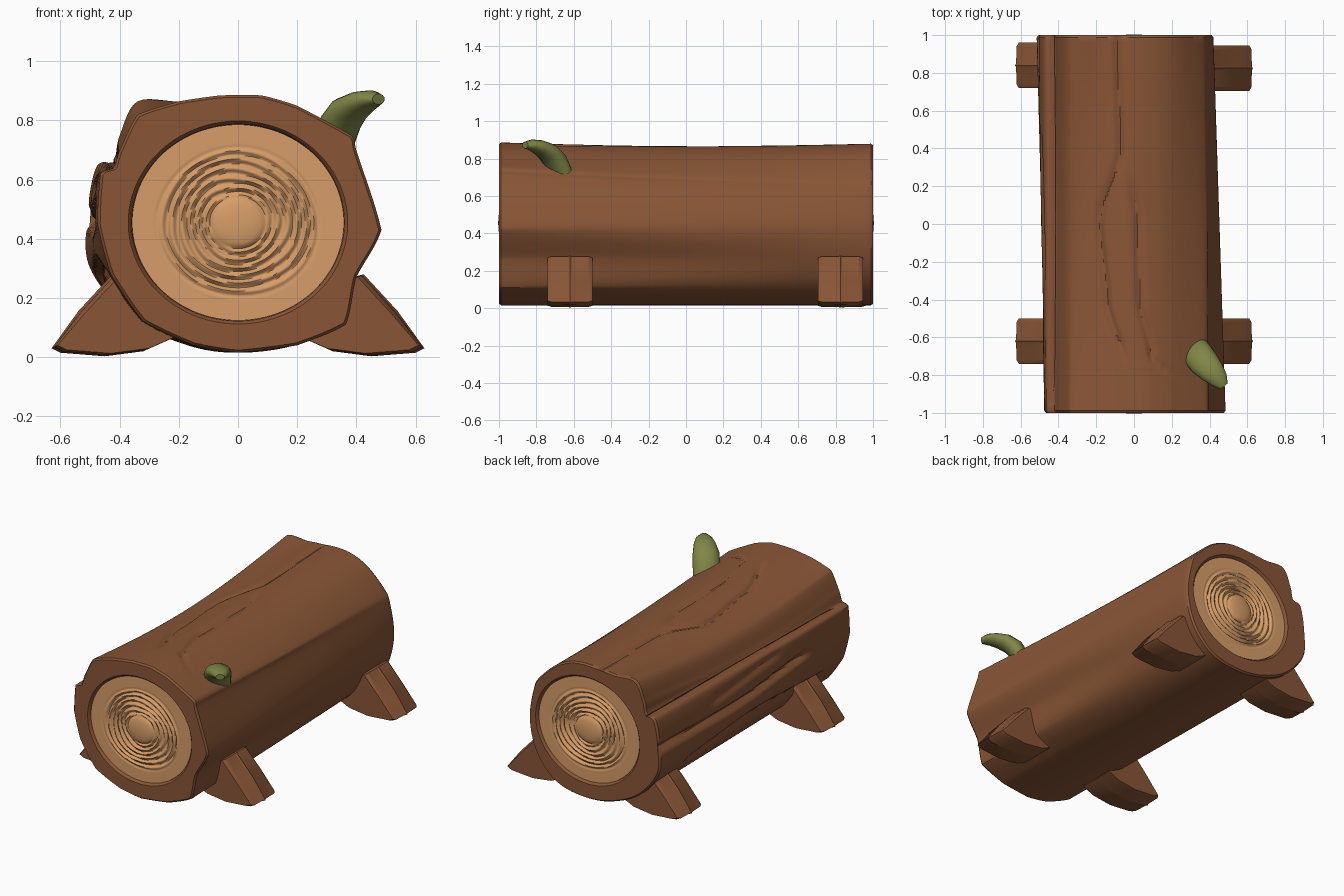
import bpy, bmesh, math
from mathutils import Vector
from mathutils.bvhtree import BVHTree

if "Cube" in bpy.data.objects:
    bpy.data.objects.remove(bpy.data.objects["Cube"])


def material(name, rgb):
    m = bpy.data.materials.new(name)
    m.use_nodes = True
    m.diffuse_color = (*rgb, 1)
    m.node_tree.nodes["Principled BSDF"].inputs["Base Color"].default_value = (*rgb, 1)
    return m


BARK = material("bark_brown", (0.25, 0.093, 0.037))
WOOD = material("cut_wood_tan", (0.68, 0.34, 0.14))
LEAF = material("leaf_green", (0.215, 0.238, 0.06))
CENTRE = Vector((0, 0.455))


def finish(name, bm, mat, angle=35):
    bmesh.ops.recalc_face_normals(bm, faces=bm.faces)
    mesh = bpy.data.meshes.new(name)
    bm.to_mesh(mesh)
    bm.free()
    mesh.materials.append(mat)
    ob = bpy.data.objects.new(name, mesh)
    bpy.context.collection.objects.link(ob)
    bpy.ops.object.select_all(action="DESELECT")
    ob.select_set(True)
    bpy.context.view_layer.objects.active = ob
    bpy.ops.object.shade_smooth_by_angle(angle=math.radians(angle))
    return ob


def loft(rings, cap_start=False, cap_end=False):
    """Skin a list of closed rings of equal length."""
    bm = bmesh.new()
    vs = [[bm.verts.new(p) for p in ring] for ring in rings]
    n = len(vs[0])
    for a, b in zip(vs, vs[1:]):
        for i in range(n):
            j = (i + 1) % n
            bm.faces.new((a[i], a[j], b[j], b[i]))
    if cap_start:
        bm.faces.new(vs[0])
    if cap_end:
        bm.faces.new(vs[-1])
    return bm


# Log outlines at the two ends, (x, z), counterclockwise from the bottom
FRONT = [Vector(p) for p in (
    (0, .015), (.2, .04), (.365, .11), (.4, .27), (.485, .43), (.4, .7), (.385, .75),
    (.2, .85), (.08, .885), (-.06, .885), (-.2, .865), (-.34, .82), (-.4, .7),
    (-.42, .64), (-.465, .62), (-.475, .45), (-.43, .28), (-.32, .12), (-.15, .04))]
BACK = [Vector(p) for p in (
    (0, .015), (.18, .04), (.3, .12), (.385, .25), (.42, .43), (.39, .62), (.35, .7),
    (.22, .82), (.08, .875), (-.08, .875), (-.2, .865), (-.34, .865), (-.4, .75),
    (-.42, .67), (-.48, .64), (-.51, .47), (-.5, .3), (-.36, .13), (-.17, .04))]
SAG = {10: .02, 11: .05, 12: .04}
N, SUB = len(FRONT), 12

# Bark grooves: (depth, path of (y, position round the outline))
GROOVES = [
    (.016, ((-.75, 8.9), (-.4, 9.6), (0, 9.9), (.4, 9.0), (1, 9.1))),
    (.016, ((-.83, 6.8), (-.7, 7.9), (-.4, 8.35), (0, 8.4), (.25, 8.6))),
    (.03, ((-.9, 13.3), (0, 13.1), (1, 13.3))),
    (.035, ((-.6, 14.8), (.2, 15.1), (1, 15))),
    (.025, ((-.8, 16.2), (0, 15.9), (.7, 16.2))),
    (.015, ((-.3, 14.2), (.5, 14.5))),
]


def groove_depth(y, u):
    total = 0
    for depth, path in GROOVES:
        for (y0, u0), (y1, u1) in zip(path, path[1:]):
            if y0 <= y < y1:
                f = (y - y0) / (y1 - y0)
                f = f * f * (3 - 2 * f)
                ends = min(1, (y - path[0][0]) / .12 + .05)
                if path[-1][0] < 1:
                    ends = min(ends, (path[-1][0] - y) / .12)
                total += depth * ends * math.exp(-((u - u0 - (u1 - u0) * f) / .14) ** 2)
    return total


def outline(y):
    t = (y + 1) / 2
    bow = math.sin(math.pi * t)
    key = []
    for i in range(N):
        p = FRONT[i].lerp(BACK[i], t)
        p.y -= bow * (SAG.get(i, 0) + .018 * max(0, p.y - .4) / .48)
        key.append(p)
    pts = []
    for i in range(N):
        a, b, c, d = (key[(i + k) % N] for k in (-1, 0, 1, 2))
        for s in range(SUB):
            f = s / SUB
            line = b.lerp(c, f)
            curve = (2 * b + (c - a) * f + (2 * a - 5 * b + 4 * c - d) * f ** 2
                     + (3 * b - a - 3 * c + d) * f ** 3) / 2
            p = line.lerp(curve, min(1, .35 + 1.3 * t))
            p -= (p - CENTRE).normalized() * groove_depth(y, i + f)
            pts.append(p)
    return pts


def hollow_end(y, depth):
    """Rounded outer edge, flat rim and a round recess for the cut face."""
    pts = outline(y)
    inward = -math.copysign(1, y)
    rings = [[(p.x, y, p.y) for p in (CENTRE + (q - CENTRE) * .98 for q in pts)]]
    for scale, d in ((1.03, 0), (1, .012), (.99, depth)):
        ring = []
        for q in pts:
            a = math.atan2(q.y - CENTRE.y, q.x)
            ring.append((.36 * scale * math.cos(a), y + inward * d,
                         CENTRE.y + .333 * scale * math.sin(a)))
        rings.append(ring)
    return rings


# Log body
ROWS = 80
body = []
for r in range(ROWS + 1):
    y = -.988 + 1.976 * r / ROWS
    body.append([(p.x, y, p.y) for p in outline(y)])
rings = hollow_end(-1, .04)[::-1] + body + hollow_end(1, .04)
log_bm = loft(rings, True, True)
surface = BVHTree.FromBMesh(log_bm)
finish("log_body", log_bm, BARK)

# Cut faces with growth rings
for name, side in (("front_cut_face", -1), ("back_cut_face", 1)):
    rings = []
    for k in range(60, 0, -1):
        r = k / 60
        ring = []
        for s in range(96):
            a = math.tau * s / 96
            rr = r + .018 * math.sin(3 * a + 9 * r) * math.sin(math.pi * r)
            band = max(0, min(1, (r - .24) / .06, (.8 - r) / .1))
            height = -.016 + .007 * band * math.sin(rr * 72 + .5 * math.sin(2 * a))
            height += .02 * max(0, 1 - (r / .26) ** 2) ** .5
            ring.append((.358 * r * math.cos(a), side * (1 + height),
                         CENTRE.y + .331 * r * math.sin(a)))
        rings.append(ring)
    finish(name, loft(rings, cap_end=True), WOOD, 60)

# Four wedge feet with a raised centre line
FOOT = ((.23, .06), (.32, .02), (.45, .003), (.6, .015), (.63, .03), (.54, .155),
        (.425, .28), (.3, .25))
for end, y in (("front", -.62), ("back", .825)):
    for side, sx in (("left", 1), ("right", -1)):
        cy = y + (.015 if sx < 0 and y > 0 else 0)
        rings = []
        for dy, shrink in ((-.12, .02), (-.1, .008), (-.01, .006), (0, 0),
                           (.01, .006), (.1, .008), (.12, .02)):
            rings.append([(sx * (x - shrink), cy + dy, z + (shrink * .5 if z < .1 else -shrink * .5))
                          for x, z in FOOT])
        finish(f"{end}_{side}_foot", loft(rings, True, True), BARK, 30)

# Curled leaf shoot: (centre, half width, half thickness)
STEM = [((.325, -.665, .72), .075, .05), ((.345, -.70, .79), .08, .055),
        ((.375, -.74, .835), .078, .05), ((.415, -.785, .86), .066, .04),
        ((.45, -.825, .872), .05, .03), ((.475, -.86, .872), .026, .018)]
wide = Vector((.8, .6, 0)).normalized()
rings = []
for i, (c, w, h) in enumerate(STEM):
    along = Vector(STEM[min(i + 1, len(STEM) - 1)][0]) - Vector(STEM[max(i - 1, 0)][0])
    up = along.cross(wide).normalized()
    rings.append([Vector(c) + wide * w * math.cos(a) + up * h * math.sin(a)
                  for a in (math.tau * s / 16 for s in range(16))])
finish("leaf_shoot", loft(rings, True, True), LEAF, 50)

# Bare wood patches resting on the bark
for name, x, y, r, n in (("back_knot", -.27, .585, .037, 9), ("front_knot", .27, -.79, .055, 7)):
    hit, normal = surface.ray_cast(Vector((x, y, 2)), Vector((0, 0, -1)))[:2]
    if normal.z < 0:
        normal = -normal
    u = normal.cross(Vector((0, 1, 0))).normalized()
    v = normal.cross(u)
    rings = [[hit + normal * lift + (u * math.cos(a) + v * math.sin(a)) * r * (1 + .1 * math.sin(3 * a))
              for a in (math.tau * s / n for s in range(n))] for lift in (-.003, .006)]
    finish(name, loft(rings, True, True), WOOD)
